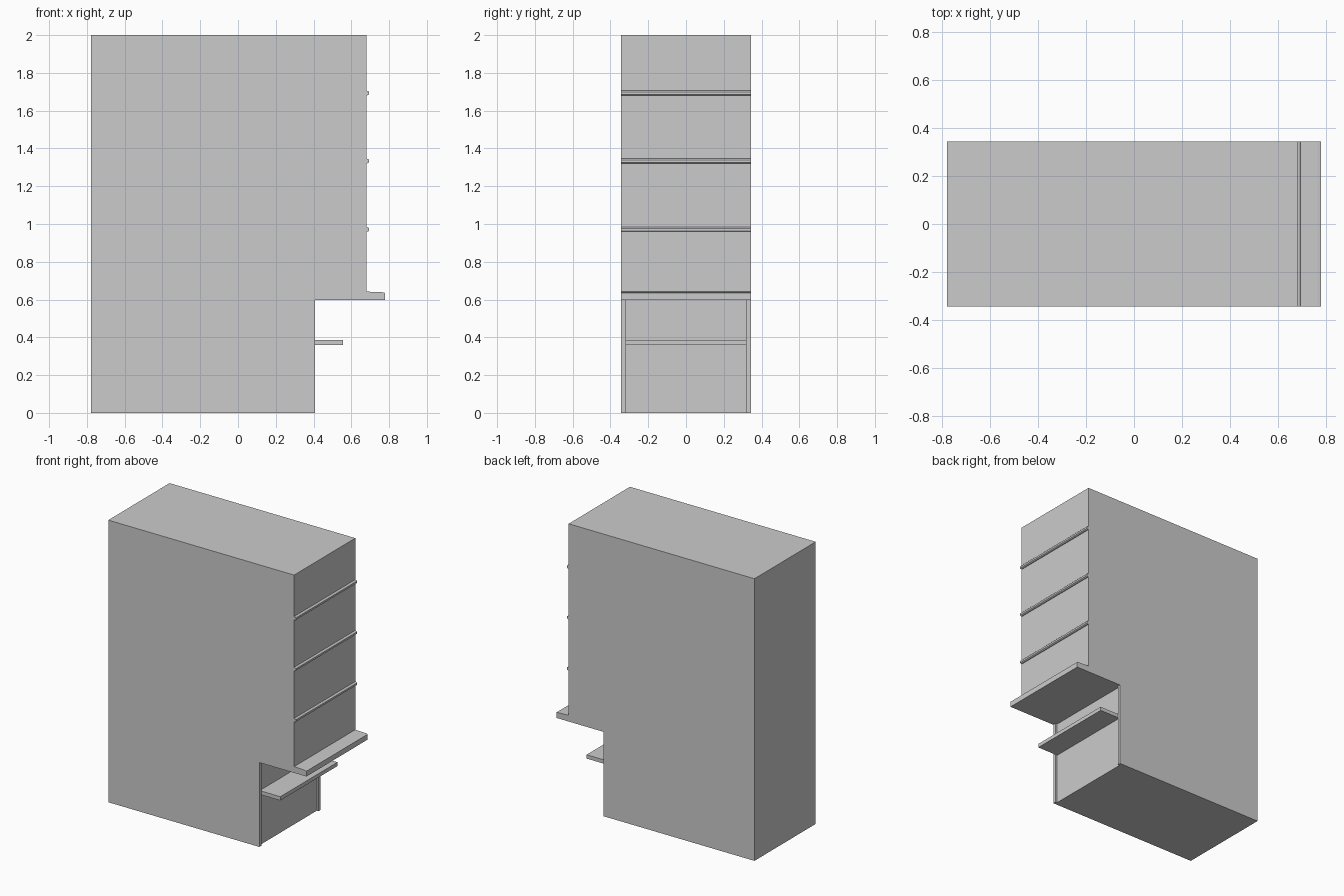
import bpy, bmesh

if "Cube" in bpy.data.objects:
    bpy.data.objects.remove(bpy.data.objects["Cube"])

HALF = 0.343      # half depth of the building
INNER = 0.32      # half width of the entrance recess
WALL = 0.68       # upper facade
LOW = 0.408       # lower facade
BACK = 0.394      # back of the entrance recess


def extrude_profile(name, pts, y0, y1):
    """Extrude a closed x-z profile along y."""
    bm = bmesh.new()
    face = bm.faces.new([bm.verts.new((x, y0, z)) for x, z in pts])
    res = bmesh.ops.extrude_face_region(bm, geom=[face])
    verts = [v for v in res["geom"] if isinstance(v, bmesh.types.BMVert)]
    bmesh.ops.translate(bm, verts=verts, vec=(0, y1 - y0, 0))
    bmesh.ops.recalc_face_normals(bm, faces=bm.faces)
    mesh = bpy.data.meshes.new(name)
    bm.to_mesh(mesh)
    bm.free()
    obj = bpy.data.objects.new(name, mesh)
    bpy.context.collection.objects.link(obj)
    return obj


def rect(x0, x1, z0, z1):
    return [(x0, z0), (x1, z0), (x1, z1), (x0, z1)]


# Main block with the stepped-back ground floor
extrude_profile("building_body", [
    (-0.777, 0), (BACK, 0), (BACK, 0.598), (WALL, 0.598), (WALL, 2), (-0.777, 2)],
    -HALF, HALF)

# Thin pilasters framing the entrance recess
for side, y0, y1 in (("near", -HALF, -INNER), ("far", INNER, HALF)):
    extrude_profile(f"pilaster_{side}", rect(BACK, LOW, 0, 0.598), y0, y1)

# Canopy over the entrance
extrude_profile("entrance_canopy", rect(BACK, 0.556, 0.36, 0.387), -INNER, INNER)

# Projecting ledge with a slightly sloped top
extrude_profile("facade_ledge", [
    (WALL, 0.598), (0.777, 0.598), (0.777, 0.636), (0.76, 0.639), (WALL, 0.642)],
    -HALF, HALF)

# Chamfered string courses between floors
for i, z in enumerate((0.972, 1.334, 1.694)):
    extrude_profile(f"string_course_{i + 1}", [
        (WALL, z - 0.013), (0.689, z - 0.012), (0.694, z - 0.008),
        (0.694, z + 0.005), (0.689, z + 0.010), (WALL, z + 0.012)],
        -HALF, HALF)
